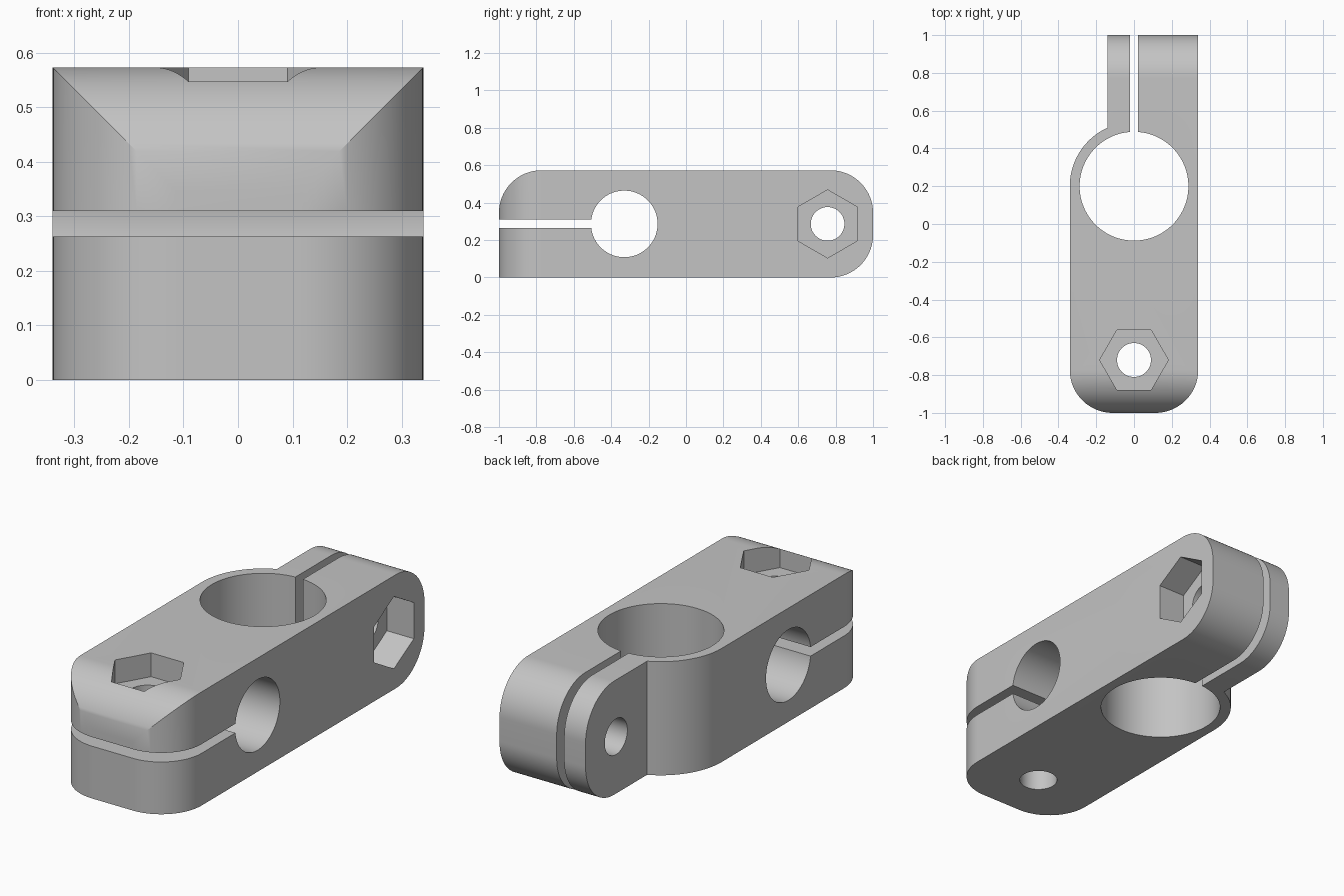
import bpy
import bmesh
from math import acos, cos, degrees, radians, sin

if "Cube" in bpy.data.objects:
    bpy.data.objects.remove(bpy.data.objects["Cube"], do_unlink=True)

HALF_WIDTH, HEIGHT, CORNER = 0.34, 0.573, 0.227
MID = HEIGHT / 2
BORE_Y, TAB_X = 0.2, -0.14          # large bore centre, outer face of thin tab

grey = bpy.data.materials.new("plain grey")
grey.use_nodes = True
colour = (0.55, 0.55, 0.55, 1)
grey.diffuse_color = colour
grey.node_tree.nodes["Principled BSDF"].inputs["Base Color"].default_value = colour


def arc(cx, cy, r, start, end, steps=24):
    angles = [radians(start + (end - start) * i / steps) for i in range(steps + 1)]
    return [(cx + r * cos(a), cy + r * sin(a)) for a in angles]


def circle(cx, cy, r, sides=96, start=0):
    return arc(cx, cy, r, start, start + 360, sides)[:-1]


def rectangle(u0, u1, v0, v1):
    return [(u0, v0), (u1, v0), (u1, v1), (u0, v1)]


def prism(name, outline, axis, low, high):
    """Extrude an outline: (x, y) along Z, or (y, z) along X."""
    place = (lambda u, v, w: (u, v, w)) if axis == "Z" else (lambda u, v, w: (w, u, v))
    bm = bmesh.new()
    face = bm.faces.new([bm.verts.new(place(u, v, low)) for u, v in outline])
    top = bmesh.ops.extrude_face_region(bm, geom=[face])["geom"]
    moved = [g for g in top if isinstance(g, bmesh.types.BMVert)]
    bmesh.ops.translate(bm, verts=moved, vec=place(0, 0, high - low))
    bmesh.ops.recalc_face_normals(bm, faces=bm.faces)
    mesh = bpy.data.meshes.new(name)
    bm.to_mesh(mesh)
    bm.free()
    mesh.materials.append(grey)
    obj = bpy.data.objects.new(name, mesh)
    bpy.context.collection.objects.link(obj)
    return obj


def combine(body, cutter, operation="DIFFERENCE"):
    cutter.hide_render = True
    bpy.context.view_layer.objects.active = body
    mod = body.modifiers.new(cutter.name, "BOOLEAN")
    mod.operation, mod.solver, mod.object = operation, "EXACT", cutter
    bpy.ops.object.modifier_apply(modifier=mod.name)
    bpy.data.objects.remove(cutter, do_unlink=True)


# Plan outline: rounded front, wrap around the bore, straight back ears
inset = HALF_WIDTH - CORNER
front = CORNER - 1
plan = (arc(-inset, front, CORNER, 180, 270) + arc(inset, front, CORNER, 270, 360)
        + [(HALF_WIDTH, 1.1), (TAB_X, 1.1)]
        + arc(0, BORE_Y, HALF_WIDTH, degrees(acos(TAB_X / HALF_WIDTH)), 180))
body = prism("clamp_block", plan, "Z", -0.2, 0.8)

# Side outline: fully rounded back, front rounded only at the top
upper = HEIGHT - CORNER
side = ([(-1, 0)] + arc(-front, CORNER, CORNER, 270, 360)
        + arc(-front, upper, CORNER, 0, 90) + arc(front, upper, CORNER, 90, 180))
combine(body, prism("side_shape", side, "X", -0.5, 0.5), "INTERSECT")

# Bores and the slots that split them
combine(body, prism("large_bore", circle(0, BORE_Y, 0.288), "Z", -0.1, 0.7))
combine(body, prism("cross_bore", circle(-0.33, MID, 0.178), "X", -0.5, 0.5))
combine(body, prism("back_slot", rectangle(-0.021, 0.021, BORE_Y, 1.2), "Z", -0.1, 0.7))
combine(body, prism("front_slot", rectangle(-1.2, -0.33, MID - 0.023, MID + 0.023),
                    "X", -0.5, 0.5))

# Bolt holes with hexagonal pockets
combine(body, prism("front_bolt_hole", circle(0, -0.72, 0.09, 48), "Z", -0.1, 0.7))
combine(body, prism("back_bolt_hole", circle(0.757, MID, 0.09, 48), "X", -0.5, 0.5))
combine(body, prism("top_hex_pocket", circle(0, -0.72, 0.182, 6), "Z", HEIGHT - 0.12, 0.7))
combine(body, prism("side_hex_pocket", circle(0.757, MID, 0.182, 6, 30), "X",
                    HALF_WIDTH - 0.15, 0.5))

# Smooth curved walls, crisp edges
body.select_set(True)
bpy.context.view_layer.objects.active = body
bpy.ops.object.shade_smooth_by_angle(angle=radians(25))
